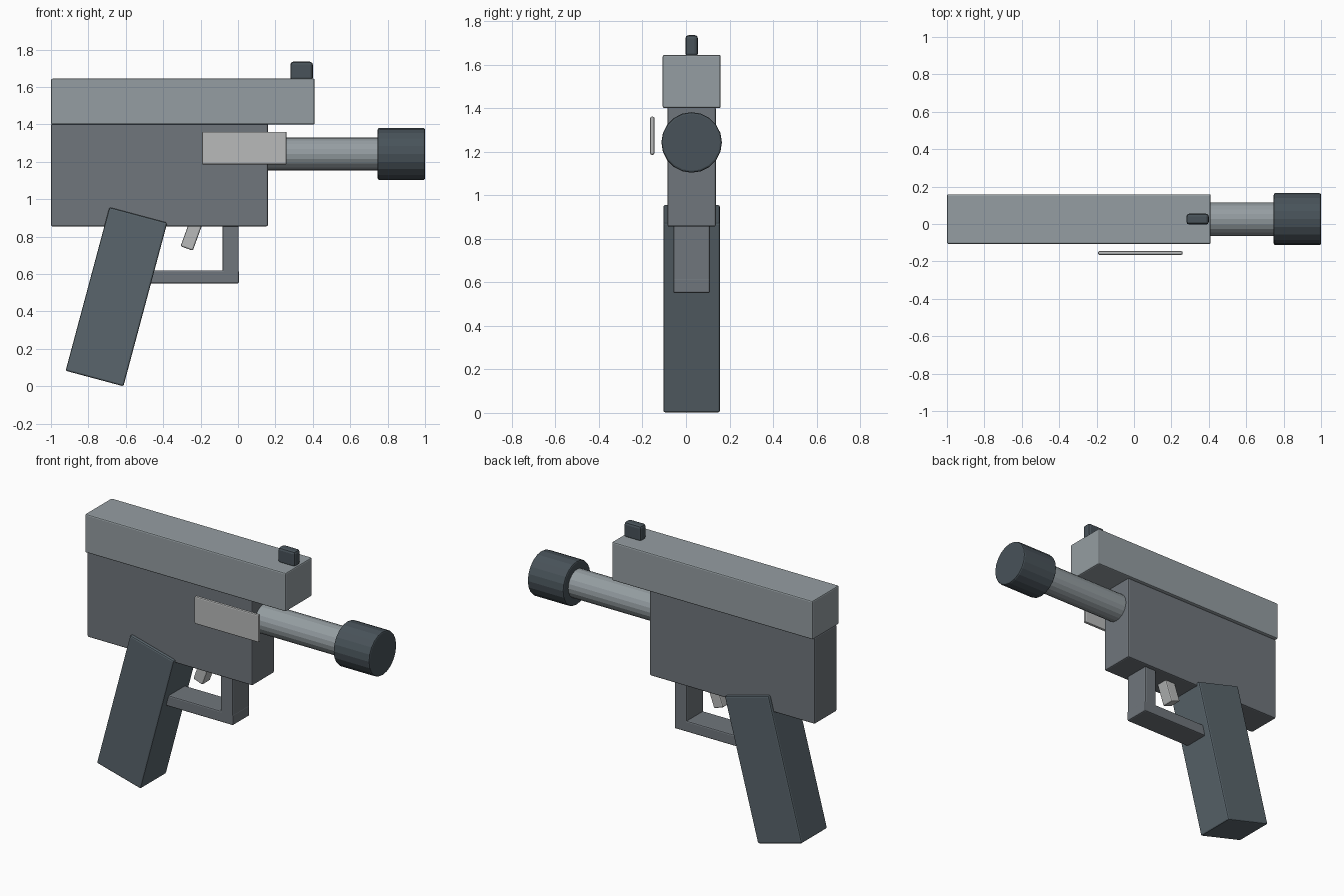
import bpy
from math import radians, pi

if "Cube" in bpy.data.objects:
    bpy.data.objects.remove(bpy.data.objects["Cube"])

YC = 0.026  # centre plane of the body


def material(name, r, g, b):
    m = bpy.data.materials.new(name)
    m.diffuse_color = (r, g, b, 1)
    m.use_nodes = True
    m.node_tree.nodes["Principled BSDF"].inputs["Base Color"].default_value = m.diffuse_color
    return m


LIGHT = material("light_steel", 0.30, 0.34, 0.36)
MID = material("mid_steel", 0.16, 0.18, 0.20)
DARK = material("dark_grip", 0.10, 0.13, 0.15)
BLACK = material("dark_metal", 0.065, 0.085, 0.10)
PALE = material("pale_metal", 0.48, 0.49, 0.49)


def finish(obj, name, mat, bevel):
    obj.name = name
    obj.data.materials.append(mat)
    if bevel:
        mod = obj.modifiers.new("edge_bevel", 'BEVEL')
        mod.width = bevel
        mod.segments = 2
        mod.limit_method = 'ANGLE'
        mod.angle_limit = radians(40)
    return obj


def box(name, centre, size, mat, bevel=0.008, tilt=0):
    bpy.ops.mesh.primitive_cube_add(size=1, location=centre)
    obj = bpy.context.object
    obj.scale = size
    bpy.ops.object.transform_apply(location=False, rotation=False, scale=True)
    obj.rotation_euler.y = radians(tilt)
    return finish(obj, name, mat, bevel)


def tube(name, x0, x1, radius, sides, mat, bevel):
    bpy.ops.mesh.primitive_cylinder_add(
        vertices=sides, radius=radius, depth=x1 - x0,
        location=((x0 + x1) / 2, YC, 1.242), rotation=(0, pi / 2, 0))
    return finish(bpy.context.object, name, mat, bevel)


# Upper slide and lower frame
box("slide", (-0.295, YC, 1.522), (1.41, 0.266, 0.245), LIGHT)
box("frame", (-0.42, YC, 1.13), (1.16, 0.222, 0.55), MID)

# Raked grip
box("grip", (-0.65, YC, 0.4785), (0.32, 0.26, 0.905), DARK, 0.009, 15)

# Barrel and muzzle cap
tube("barrel", 0.10, 0.80, 0.089, 20, LIGHT, 0)
tube("muzzle_cap", 0.747, 1.0, 0.139, 20, BLACK, 0.009)

# Front sight
box("front_sight", (0.34, YC, 1.685), (0.12, 0.058, 0.10), BLACK, 0.015)

# Trigger guard and trigger
box("guard_bar", (-0.245, YC, 0.585), (0.50, 0.168, 0.07), MID)
box("guard_post", (-0.039, YC, 0.715), (0.086, 0.168, 0.31), MID)
box("trigger", (-0.237, YC, 0.84), (0.07, 0.08, 0.22), PALE, 0.008, 20)

# Floating side plate
box("side_plate", (0.034, -0.155, 1.273), (0.452, 0.02, 0.175), PALE, 0.007)
